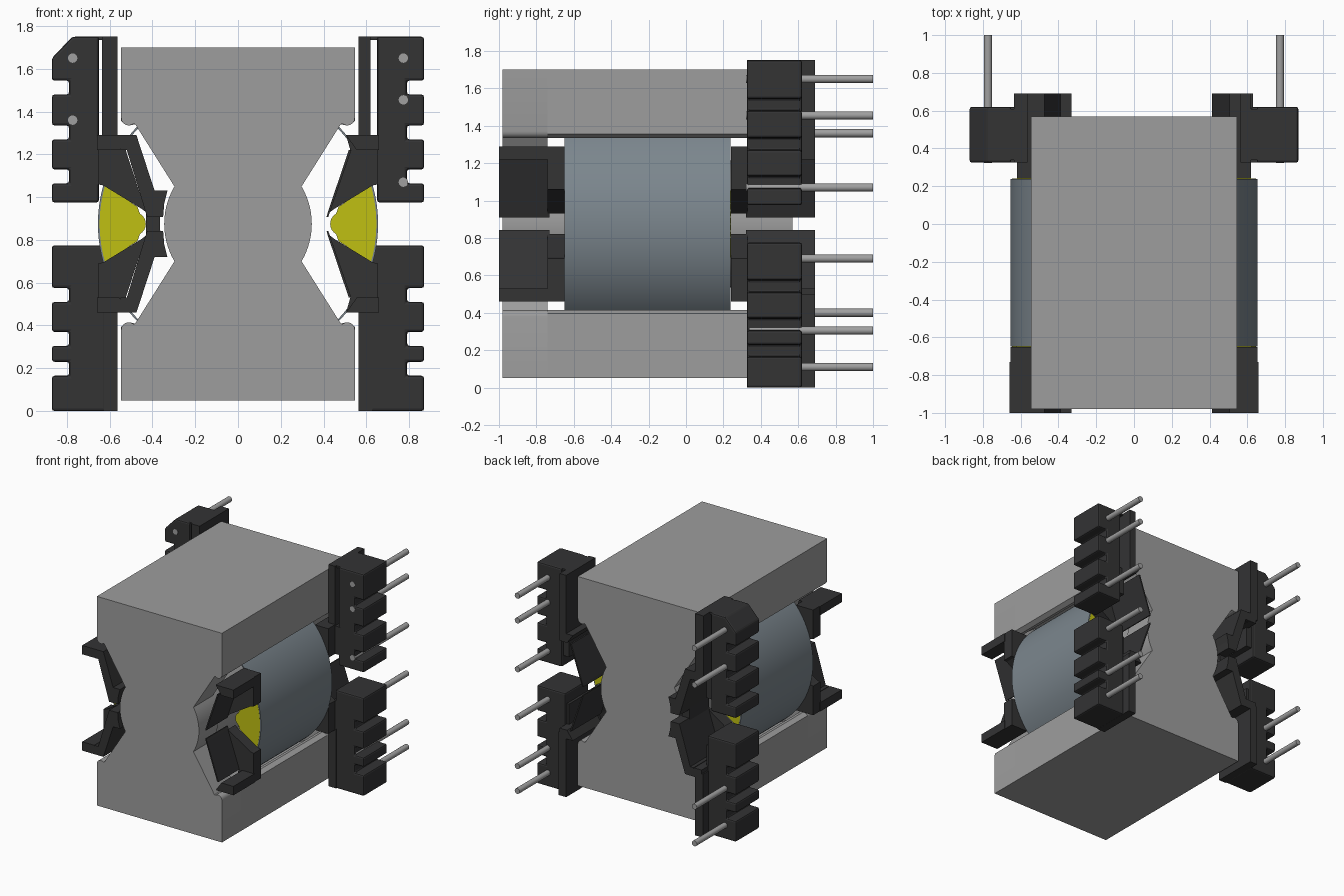
import bpy, bmesh, math

cube = bpy.data.objects.get("Cube")
if cube:
    bpy.data.objects.remove(cube, do_unlink=True)

CZ = 0.875  # height of the winding axis


def material(name, rgb):
    m = bpy.data.materials.new(name)
    m.use_nodes = True
    m.diffuse_color = (*rgb, 1)
    b = m.node_tree.nodes["Principled BSDF"]
    b.inputs["Base Color"].default_value = (*rgb, 1)
    b.inputs["Roughness"].default_value = 0.6
    return m


CORE = material("ferrite grey", (0.34, 0.34, 0.34))
DARK = material("bobbin black", (0.033, 0.033, 0.034))
YELLOW = material("winding yellow", (0.53, 0.53, 0.006))
TAPE = material("tape blue grey", (0.20, 0.24, 0.27))
PIN = material("pin grey", (0.35, 0.35, 0.35))


def prism(name, pts, y0, y1, mat, sx=1, flip=False, bevel=0, smooth=False):
    """Extrude an x,z outline along y; sx mirrors in x, flip mirrors in z."""
    pts = [(x * sx, 2 * CZ - z if flip else z) for x, z in pts]
    bm = bmesh.new()
    a = [bm.verts.new((x, y0, z)) for x, z in pts]
    b = [bm.verts.new((x, y1, z)) for x, z in pts]
    n = len(pts)
    bm.faces.new(a)
    bm.faces.new(b[::-1])
    for i in range(n):
        j = (i + 1) % n
        bm.faces.new((a[i], b[i], b[j], a[j]))
    bmesh.ops.recalc_face_normals(bm, faces=bm.faces)
    me = bpy.data.meshes.new(name)
    bm.to_mesh(me)
    bm.free()
    me.materials.append(mat)
    ob = bpy.data.objects.new(name, me)
    bpy.context.collection.objects.link(ob)
    if bevel:
        mod = ob.modifiers.new("soft edges", 'BEVEL')
        mod.width, mod.segments = bevel, 2
    if smooth:
        bpy.ops.object.select_all(action='DESELECT')
        ob.select_set(True)
        bpy.context.view_layer.objects.active = ob
        bpy.ops.object.shade_smooth_by_angle(angle=math.radians(35))
    return ob


def rect(x0, x1, z0, z1):
    return [(x0, z0), (x1, z0), (x1, z1), (x0, z1)]


def arc(r, a0, a1, n, cx=0, cz=CZ):
    """Points on a circle, angles in degrees from +x towards +z."""
    return [(cx + r * math.cos(math.radians(a0 + (a1 - a0) * i / n)),
             cz + r * math.sin(math.radians(a0 + (a1 - a0) * i / n)))
            for i in range(n + 1)]


# Core: hourglass end plates
half = arc(0.345, -30.5, 30.5, 14) + [(0.48, 1.34)] + \
    arc(0.035, 230, 360, 6, 0.511, 1.37) + [(0.546, 1.70)]
low = [(x, 2 * CZ - z) for x, z in half[15:]][::-1]
right = low + half
outline = right + [(-x, z) for x, z in right[::-1]]
for name, y0, y1 in (("front", -0.98, -0.74), ("back", 0.33, 0.57)):
    prism("core_plate_" + name, outline, y0, y1, CORE, smooth=True)

# Core: outer legs hollowed around the winding, and the round centre post
leg = [(0.546, 1.70), (-0.546, 1.70), (-0.546, 1.355), (-0.51, 1.335)] + \
    arc(0.67, 136, 44, 24) + [(0.51, 1.335), (0.546, 1.355)]
for name, flip in (("upper", False), ("lower", True)):
    prism("core_leg_" + name, leg, -0.74, 0.33, CORE, flip=flip, smooth=True)
prism("centre_post", arc(0.34, 0, 352.5, 47), -0.74, 0.33, CORE, smooth=True)

# Winding: yellow wedge bodies under a curved tape skin
for side, sx in (("left", 1), ("right", -1)):
    wedge = [(0.60, 1.04)] + [(0.47, 0.955)] + arc(0.055, 120, 240, 8, 0.486, CZ) \
        + [(0.47, 0.795), (0.60, 0.71)] + arc(0.647, -16, 16, 10)
    prism("winding_" + side, wedge, -0.65, 0.24, YELLOW, sx)
    skin = arc(0.655, -50, 50, 40) + arc(0.646, 50, -50, 40)
    prism("winding_tape_" + side, skin, -0.649, 0.239, TAPE, sx, smooth=True)

# Bobbin: flanges, end walls and sloped arms for four quadrants, front and back
flange = [(0.505, 1.29), (0.655, 1.29), (0.655, 1.06), (0.63, 1.055),
          (0.45, 0.945), (0.43, 0.93), (0.525, 1.22)]
wall = [(0.505, 1.29), (0.66, 1.29), (0.66, 1.22), (0.555, 1.22)]
arm_thick = [(0.55, 1.22), (0.55, 1.29), (0.475, 1.29), (0.39, 1.03), (0.33, 1.03),
             (0.345, 0.97), (0.35, 0.908), (0.425, 0.908), (0.435, 0.94), (0.52, 1.22)]
arm_thin = [(0.53, 1.22), (0.43, 0.93), (0.422, 0.908), (0.414, 0.908),
            (0.42, 0.93), (0.518, 1.22)]
for side, sx, arm in (("left", 1, arm_thin), ("right", -1, arm_thick)):
    for level, flip in (("upper", False), ("lower", True)):
        tag = side + "_" + level
        prism("front_flange_" + tag, flange, -0.74, -0.65, DARK, sx, flip)
        prism("front_end_wall_" + tag, wall, -1.0, -0.73, DARK, sx, flip)
        prism("front_arm_" + tag, arm, -1.0, -0.73, DARK, sx, flip)
        back = [(min(x, 0.62), z) for x, z in flange if x != 0.63]
        prism("back_flange_" + tag, back, 0.24, 0.33, DARK, sx, flip)
        bwall = [(min(x, 0.62), z) for x, z in wall]
        prism("back_end_wall_" + tag, bwall, 0.32, 0.69, DARK, sx, flip)
        prism("back_arm_" + tag, arm, 0.32, 0.69, DARK, sx, flip)
        prism("block_link_" + tag, rect(0.60, 0.67, 1.06, 1.28), 0.325, 0.60, DARK, sx, flip)

# Arched strip bridging the two back arms
strip = [(-0.39, 1.03), (-0.335, 1.03)] + \
    [(-x, z) for x, z in arc(0.365, 23, -23, 10)] + \
    [(-0.335, 0.72), (-0.39, 0.72), (-0.43, 0.82), (-0.43, 0.93)]
prism("bridge_strip", strip, 0.33, 0.57, DARK)


# Pin blocks with notched outer edges
def notched(x0, z0, z1, notches, chamfer):
    pts = [(x0, z0), (0.87, z0)]
    for a, b in notches:
        pts += [(0.87, a), (0.79, a), (0.79, b), (0.87, b)]
    pts += [(0.87, z1 - 0.1), (0.775, z1)] if chamfer else [(0.87, z1)]
    return pts + [(x0, z1)]


UP = [(1.065, 1.13), (1.27, 1.335), (1.48, 1.545)]
LOW = [(0.165, 0.23), (0.37, 0.43), (0.515, 0.58)]
LOW = [(0.165, 0.23), (0.305, 0.37), (0.51, 0.575)]
for side, sx in (("left", 1), ("right", -1)):
    prism("pin_block_upper_" + side, notched(0.65, 0.975, 1.75, UP, sx < 0),
          0.325, 0.62, DARK, sx, bevel=0.012)
    prism("pin_block_lower_" + side, notched(0.62, 0.0, 0.775, LOW, False),
          0.325, 0.62, DARK, sx, bevel=0.012)
    edge = 0.62 if sx > 0 else 0.635
    prism("rail_upper_" + side, rect(0.563, edge, 1.25, 1.75), 0.325, 0.69, DARK, sx)
    prism("rail_lower_" + side, rect(0.563, 0.63, 0.0, 0.5), 0.325, 0.69, DARK, sx)
    prism("rail_tie_" + side, rect(0.61, 0.67, 1.735, 1.75), 0.34, 0.61, DARK, sx)

# Terminal pins
PINS = {1: ("left", (1.65, 1.455, 1.07, 0.69, 0.305, 0.11)),
        -1: ("right", (1.65, 1.36, 0.40, 0.11))}
for sx, (side, heights) in PINS.items():
    for i, z in enumerate(heights):
        prism(f"pin_{side}_{i + 1}", arc(0.022, 0, 337.5, 15, 0.773, z),
              0.322 if z > 0.9 else 0.34, 1.0, PIN, sx, smooth=True)
